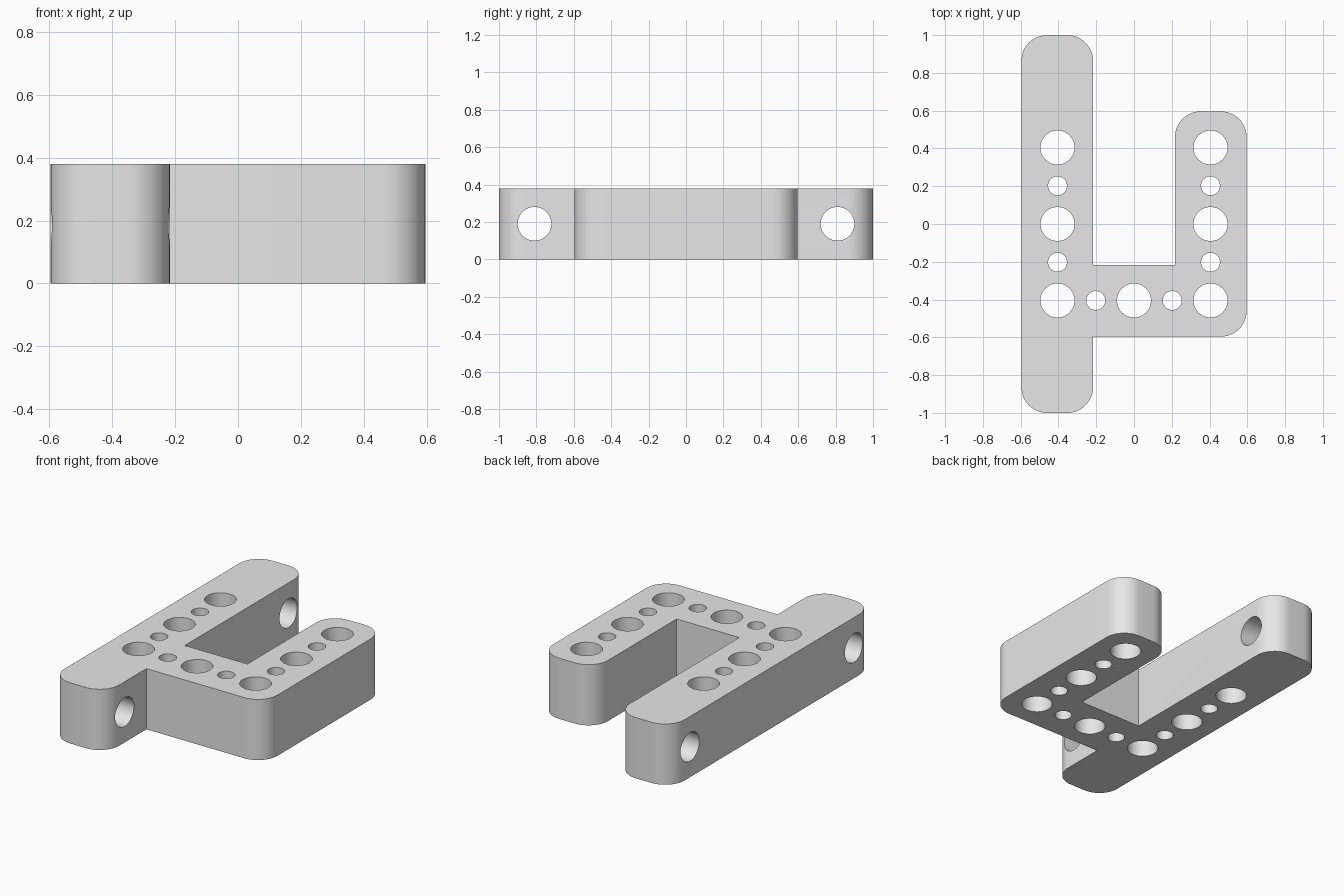
import bpy, bmesh, math
from mathutils import Matrix, Vector

cube = bpy.data.objects.get("Cube")
if cube:
    bpy.data.objects.remove(cube, do_unlink=True)

HEIGHT = 0.38
OUT, INN = 0.596, 0.217      # outer and inner faces of the arms
PITCH = 0.405                # spacing of the large holes
BIG, SMALL, ROUND = 0.09, 0.05, 0.135

grey = bpy.data.materials.new("plain grey")
grey.use_nodes = True
colour = (0.8, 0.8, 0.8, 1)
grey.diffuse_color = colour
grey.node_tree.nodes["Principled BSDF"].inputs["Base Color"].default_value = colour


def make_object(name, bm):
    mesh = bpy.data.meshes.new(name)
    bm.to_mesh(mesh)
    bm.free()
    mesh.materials.append(grey)
    obj = bpy.data.objects.new(name, mesh)
    bpy.context.collection.objects.link(obj)
    return obj


def rounded_outline(corners, steps=14):
    """Counter-clockwise (x, y, radius) corners to a list of points."""
    points = []
    for i, (x, y, r) in enumerate(corners):
        p = Vector((x, y))
        if not r:
            points.append(p)
            continue
        a = (Vector(corners[i - 1][:2]) - p).normalized()
        b = (Vector(corners[(i + 1) % len(corners)][:2]) - p).normalized()
        centre = p + (a + b) * r
        for k in range(steps + 1):
            t = k / steps * math.pi / 2
            points.append(centre - b * r * math.cos(t) - a * r * math.sin(t))
    return points


# Bracket body: long bar, cross bar and short arm as one extruded profile
corners = [
    (-OUT, -1, ROUND), (-INN, -1, ROUND), (-INN, -OUT, 0),
    (OUT, -OUT, ROUND), (OUT, OUT, ROUND), (INN, OUT, ROUND),
    (INN, -INN, 0), (-INN, -INN, 0), (-INN, 1, ROUND), (-OUT, 1, ROUND),
]
bm = bmesh.new()
base = bm.faces.new([bm.verts.new((p.x, p.y, 0)) for p in rounded_outline(corners)])
top = bmesh.ops.extrude_face_region(bm, geom=[base])["geom"]
bmesh.ops.translate(bm, vec=(0, 0, HEIGHT),
                    verts=[g for g in top if isinstance(g, bmesh.types.BMVert)])
bmesh.ops.recalc_face_normals(bm, faces=bm.faces)
bracket = make_object("bracket", bm)

# Hole cutters: vertical rows along both arms and the cross bar
bm = bmesh.new()


def add_hole(location, radius, turn=Matrix()):
    bmesh.ops.create_cone(bm, cap_ends=True, segments=48, radius1=radius,
                          radius2=radius, depth=0.6,
                          matrix=Matrix.Translation(location) @ turn)


MID = HEIGHT / 2
for side in (-1, 1):
    for step in range(-2, 3):
        add_hole((side * PITCH, step * PITCH / 2, MID), SMALL if step % 2 else BIG)
for step in (-1, 0, 1):
    add_hole((step * PITCH / 2, -PITCH, MID), SMALL if step else BIG)

# Cross holes through both ends of the long bar
for side in (-1, 1):
    add_hole((-PITCH, side * 2 * PITCH, MID), BIG, Matrix.Rotation(math.pi / 2, 4, "Y"))
cutter = make_object("hole_cutter", bm)
cutter.hide_render = True

# Cut the holes and shade smooth
cut = bracket.modifiers.new("holes", "BOOLEAN")
cut.operation = "DIFFERENCE"
cut.solver = "EXACT"
cut.object = cutter
bpy.ops.object.select_all(action="DESELECT")
bracket.select_set(True)
bpy.context.view_layer.objects.active = bracket
bpy.ops.object.modifier_apply(modifier=cut.name)
bpy.data.objects.remove(cutter, do_unlink=True)
bpy.ops.object.shade_smooth_by_angle(angle=math.radians(30))
